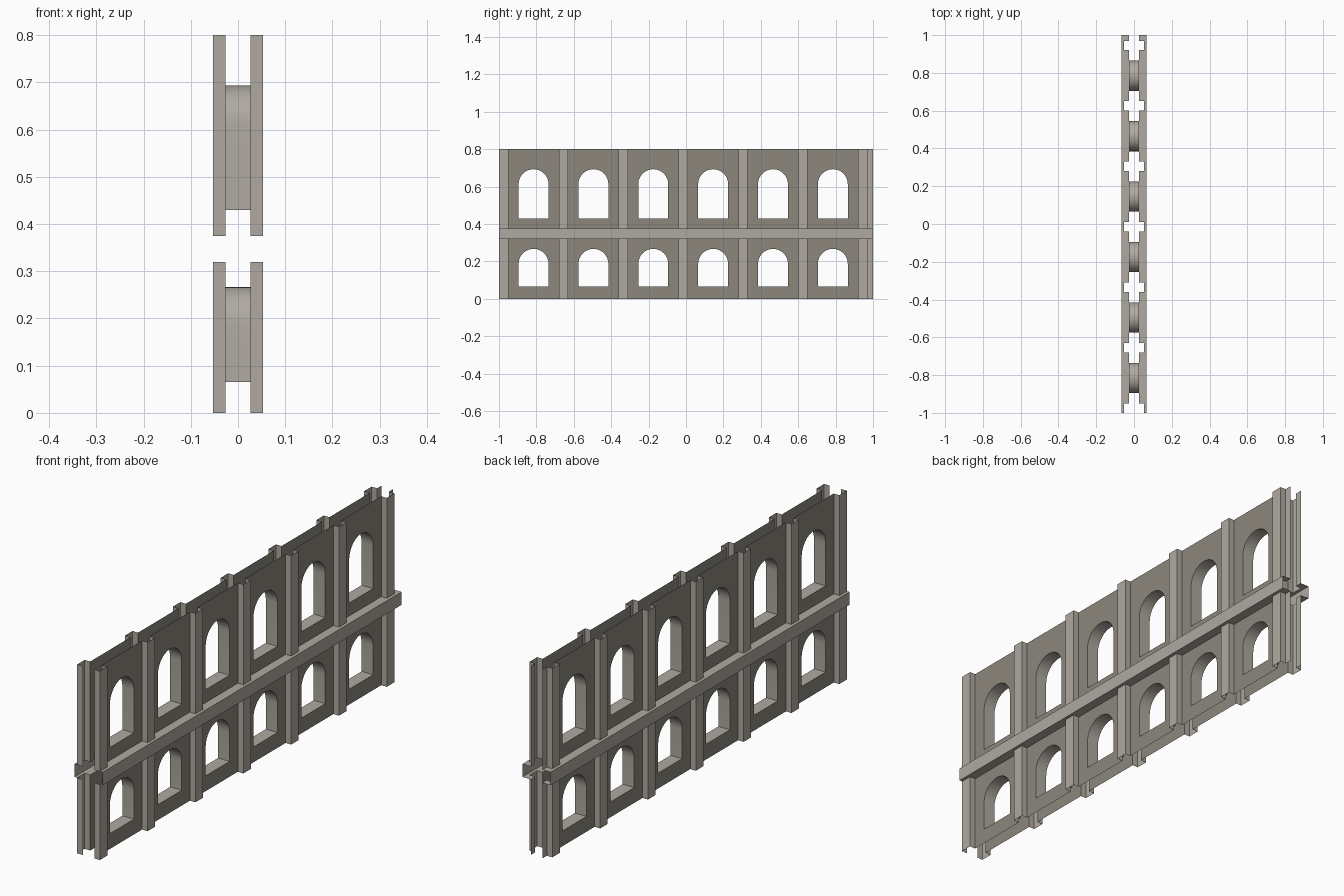
import bpy, bmesh, math

if "Cube" in bpy.data.objects:
    bpy.data.objects.remove(bpy.data.objects["Cube"])

WALL_X, PIL_X, BAND_X = 0.027, 0.053, 0.066     # depth of wall, pilaster and band skins
PITCH, PIL_W, HALF = 0.32, 0.05, 1.0
BAND_LO, BAND_HI, TOP = 0.32, 0.375, 0.80
STOREYS = [(0.0, BAND_LO, 0.065, 0.187), (BAND_HI, TOP, 0.43, 0.613)]  # z0, z1, sill, spring
RADIUS, SEG = 0.08, 16


def material(name, rgb):
    m = bpy.data.materials.new(name)
    m.diffuse_color = (*rgb, 1)
    m.use_nodes = True
    m.node_tree.nodes["Principled BSDF"].inputs["Base Color"].default_value = m.diffuse_color
    return m


STONE = material("light stone", (0.43, 0.40, 0.355))
DARK = material("dark stone", (0.265, 0.243, 0.20))


class Part:
    """Collects faces into one object."""
    def __init__(self):
        self.bm = bmesh.new()

    def face(self, pts, out=None):
        f = self.bm.faces.new([self.bm.verts.new(p) for p in pts])
        f.normal_update()
        if out and sum(a * b for a, b in zip(f.normal, out)) < 0:
            f.normal_flip()

    def finish(self, name, mat, smooth=False):
        bmesh.ops.remove_doubles(self.bm, verts=self.bm.verts, dist=1e-5)
        me = bpy.data.meshes.new(name)
        self.bm.to_mesh(me)
        self.bm.free()
        me.materials.append(mat)
        ob = bpy.data.objects.new(name, me)
        bpy.context.collection.objects.link(ob)
        if smooth:
            bpy.ops.object.select_all(action='DESELECT')
            ob.select_set(True)
            bpy.context.view_layer.objects.active = ob
            bpy.ops.object.shade_smooth_by_angle(angle=math.radians(30))


def half_arch(yc, sill, spring, side):
    """Opening outline from sill centre, up one jamb, to the crown."""
    pts = [(yc, sill), (yc + side * RADIUS, sill)]
    for i in range(SEG // 2 + 1):
        a = math.pi * i / SEG
        pts.append((yc + side * RADIUS * math.cos(a), spring + RADIUS * math.sin(a)))
    return pts


pilaster_starts = [-HALF + PITCH * k for k in range(7)]
bays = [(y + PIL_W, y + PITCH) for y in pilaster_starts[:-1]]

# wall panels with arched openings, on both faces of the wall
walls, reveals = Part(), Part()
for y0, y1 in bays:
    yc = (y0 + y1) / 2
    for z0, z1, sill, spring in STOREYS:
        for side in (-1, 1):
            edge = y0 if side < 0 else y1
            arch = half_arch(yc, sill, spring, side)
            outline = arch + [(yc, z1), (edge, z1), (edge, z0), (yc, z0)]
            for s in (-1, 1):
                walls.face([(s * WALL_X, y, z) for y, z in outline], (s, 0, 0))
            # tunnel linking the two faces
            for (ya, za), (yb, zb) in zip(arch, arch[1:]):
                mid = (0, yc - (ya + yb) / 2, (sill + spring) / 2 - (za + zb) / 2)
                reveals.face([(-WALL_X, ya, za), (WALL_X, ya, za),
                              (WALL_X, yb, zb), (-WALL_X, yb, zb)], mid)
walls.finish("wall_panels", DARK)
reveals.finish("window_reveals", STONE, smooth=True)

# hollow pilasters, open at top and bottom, and the narrow end strip
pil, strip = Part(), Part()
for s in (-1, 1):
    for z0, z1, _, _ in STOREYS:
        for a in pilaster_starts:
            b = a + PIL_W
            pil.face([(s * PIL_X, a, z0), (s * PIL_X, b, z0),
                      (s * PIL_X, b, z1), (s * PIL_X, a, z1)], (s, 0, 0))
            for y, d in ((a, -1), (b, 1)):
                pil.face([(s * WALL_X, y, z0), (s * PIL_X, y, z0),
                          (s * PIL_X, y, z1), (s * WALL_X, y, z1)], (0, d, 0))
        a = pilaster_starts[-1] + PIL_W
        strip.face([(s * WALL_X, a, z0), (s * WALL_X, HALF, z0),
                    (s * WALL_X, HALF, z1), (s * WALL_X, a, z1)], (s, 0, 0))
pil.finish("pilasters", STONE)
strip.finish("end_strips", STONE)

# hollow band between the storeys, notched where it meets the pilasters
band = Part()
spans = [(a, a + PIL_W, PIL_X) for a in pilaster_starts]
spans += [(a, b, WALL_X) for a, b in bays]
spans += [(pilaster_starts[-1] + PIL_W, HALF, WALL_X)]
for s in (-1, 1):
    for a, b, inner in spans:
        band.face([(s * BAND_X, a, BAND_LO), (s * BAND_X, b, BAND_LO),
                   (s * BAND_X, b, BAND_HI), (s * BAND_X, a, BAND_HI)], (s, 0, 0))
        for z, d in ((BAND_LO, -1), (BAND_HI, 1)):
            band.face([(s * inner, a, z), (s * BAND_X, a, z),
                       (s * BAND_X, b, z), (s * inner, b, z)], (0, 0, d))
band.finish("string_course", STONE)
